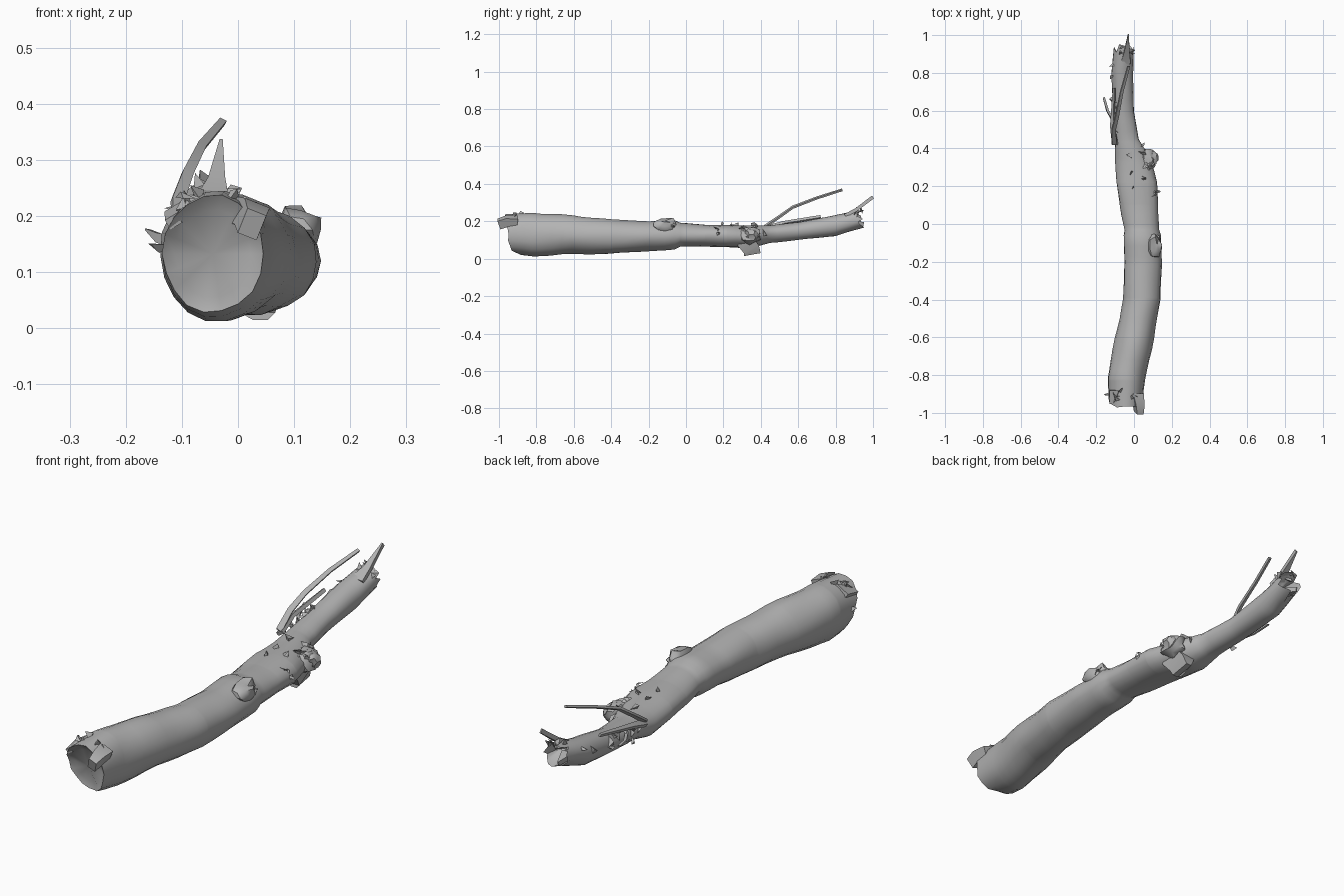
import bpy
import bmesh
import math
import random
from mathutils import Vector, noise

random.seed(4)
cube = bpy.data.objects.get("Cube")
if cube:
    bpy.data.objects.remove(cube, do_unlink=True)

bark = bpy.data.materials.new("grey_bark")
bark.use_nodes = True
GREY = (0.45, 0.45, 0.45, 1)
bark.diffuse_color = GREY
bark.node_tree.nodes["Principled BSDF"].inputs["Base Color"].default_value = GREY


def finish(bm, name, angle=50):
    bmesh.ops.recalc_face_normals(bm, faces=bm.faces)
    mesh = bpy.data.meshes.new(name)
    bm.to_mesh(mesh)
    bm.free()
    ob = bpy.data.objects.new(name, mesh)
    bpy.context.collection.objects.link(ob)
    mesh.materials.append(bark)
    bpy.ops.object.select_all(action="DESELECT")
    ob.select_set(True)
    bpy.context.view_layer.objects.active = ob
    bpy.ops.object.shade_smooth_by_angle(angle=math.radians(angle))
    return ob


# Outline stations along the branch: y, x min, x max, z min, z max
STATIONS = [
    (-0.94, -0.135, 0.045, 0.03, 0.235),
    (-0.82, -0.14, 0.06, 0.01, 0.248),
    (-0.6, -0.10, 0.105, 0.025, 0.23),
    (-0.4, -0.06, 0.14, 0.025, 0.21),
    (-0.2, -0.05, 0.145, 0.04, 0.2),
    (-0.06, -0.055, 0.145, 0.05, 0.205),
    (-0.03, -0.05, 0.135, 0.065, 0.192),
    (0.1, -0.075, 0.13, 0.065, 0.183),
    (0.22, -0.095, 0.125, 0.06, 0.182),
    (0.35, -0.1, 0.085, 0.055, 0.178),
    (0.45, -0.1, 0.025, 0.085, 0.18),
    (0.6, -0.11, 0.0, 0.1, 0.195),
    (0.8, -0.12, -0.005, 0.12, 0.235),
    (0.93, -0.105, 0.0, 0.165, 0.26),
]
SIDES = 18


def section(y):
    for a, b in zip(STATIONS, STATIONS[1:]):
        if y <= b[0]:
            t = max(0, (y - a[0]) / (b[0] - a[0]))
            return [p + (q - p) * t for p, q in zip(a[1:], b[1:])]
    return STATIONS[-1][1:]


def trunk_point(y, ang):
    x0, x1, z0, z1 = section(y)
    c, s = math.cos(ang), math.sin(ang)
    k = 1 + 0.07 * noise.noise(Vector((c * 1.2, y * 7, s * 1.2)))
    return Vector(((x0 + x1) / 2 + k * c * (x1 - x0) / 2, y,
                   (z0 + z1) / 2 + k * s * (z1 - z0) / 2))


# Trunk with slanted, ragged broken ends
bm = bmesh.new()
rings = []
ys = sorted({round(-0.94 + 0.055 * i, 3) for i in range(35)} | {s[0] for s in STATIONS})
for y in ys:
    ring = []
    for i in range(SIDES):
        p = trunk_point(y, math.tau * i / SIDES)
        if y == ys[0]:
            p.y -= 0.3 * (p.z - 0.13) + 0.15 * (p.x + 0.05) + random.uniform(-0.012, 0.012)
        elif y == ys[-1]:
            p.y += random.uniform(-0.025, 0.025)
        ring.append(bm.verts.new(p))
    rings.append(ring)


def bridge(a, b):
    for i in range(SIDES):
        j = (i + 1) % SIDES
        bm.faces.new((a[i], a[j], b[j], b[i]))


for a, b in zip(rings, rings[1:]):
    bridge(a, b)
for rim, depth in ((rings[0], 0.015), (rings[-1], -0.05)):
    mid = sum((v.co for v in rim), Vector()) / SIDES
    inner = [bm.verts.new(mid.lerp(v.co, 0.75) + Vector((0, depth, 0))) for v in rim]
    bridge(rim, inner)
    hub = bm.verts.new(mid + Vector((0, depth * 1.3, 0)))
    for i in range(SIDES):
        bm.faces.new((inner[i], inner[(i + 1) % SIDES], hub))
finish(bm, "trunk")


# Ribbon splinter swept along a path, tapering to its tip
def splinter(name, path, width, thick=0.006, across=(1, 0, 0), tip=0.1):
    bm = bmesh.new()
    side = Vector(across).normalized()
    pts = [Vector(p) for p in path]
    prev = None
    for i, p in enumerate(pts):
        along = (pts[min(i + 1, len(pts) - 1)] - pts[max(i - 1, 0)]).normalized()
        up = along.cross(side).normalized()
        w = width / 2 * (1 + (tip - 1) * i / (len(pts) - 1))
        ring = [bm.verts.new(p + side * w * a + up * thick / 2 * b)
                for a, b in ((-1, -1), (1, -1), (1, 1), (-1, 1))]
        if prev:
            for k in range(4):
                bm.faces.new((prev[k], prev[(k + 1) % 4], ring[(k + 1) % 4], ring[k]))
        else:
            bm.faces.new(ring)
        prev = ring
    bm.faces.new(prev)
    return finish(bm, name, 30)


splinter("long_splinter", [(-0.105, 0.42, 0.17), (-0.108, 0.5, 0.225), (-0.09, 0.57, 0.275),
                           (-0.065, 0.7, 0.325), (-0.028, 0.835, 0.368)],
         0.026, 0.01, (1, 0, -0.5), 0.5)
splinter("end_spike", [(-0.045, 0.85, 0.23), (-0.038, 0.91, 0.262), (-0.03, 1.0, 0.33)],
         0.055, 0.018)
splinter("end_shard", [(-0.07, 0.88, 0.2), (-0.075, 0.95, 0.185)], 0.05, 0.02)
splinter("side_sliver", [(-0.1, 0.42, 0.16), (-0.115, 0.52, 0.19), (-0.105, 0.72, 0.225)],
         0.03, 0.015, (1, 0, 0.6), 0.3)
splinter("side_hook", [(-0.1, 0.53, 0.15), (-0.14, 0.6, 0.16), (-0.16, 0.67, 0.175)],
         0.03, 0.012, (0.2, 0, 1))
splinter("front_lip", [(0.015, -0.9, 0.2), (0.025, -0.96, 0.2), (0.025, -1.0, 0.185)],
         0.06, 0.05, (1, 0, -0.4), 0.6)
splinter("front_lip_side", [(-0.1, -0.88, 0.215), (-0.115, -0.95, 0.19)], 0.06, 0.02,
         (1, 0, 0.6), 0.4)


# Knots and broken stubs: lumpy low spheres
def knot(name, center, size, rough=0.25):
    bm = bmesh.new()
    bmesh.ops.create_icosphere(bm, subdivisions=2, radius=1)
    for v in bm.verts:
        v.co *= 1 + random.uniform(-rough, rough)
        v.co = Vector(center) + v.co * Vector(size)
    finish(bm, name, 40)


knot("middle_knot", (0.105, -0.11, 0.175), (0.042, 0.07, 0.042))
knot("stub_base", (0.075, 0.34, 0.125), (0.045, 0.06, 0.048), 0.15)
knot("stub_end", (0.105, 0.35, 0.13), (0.022, 0.035, 0.032))
splinter("underside_spur", [(0.03, 0.31, 0.1), (0.035, 0.35, 0.05), (0.04, 0.355, 0.022)],
         0.1, 0.09, (1, 0, 0), 0.25)


# Loose bark chips gathered in clusters
def chips(name, center, spread, count, size):
    bm = bmesh.new()
    for _ in range(count):
        p = Vector(center) + Vector([random.gauss(0, s / 2) for s in spread])
        x0, x1, z0, z1 = section(p.y)
        mid = Vector(((x0 + x1) / 2, p.y, (z0 + z1) / 2))
        ang = math.atan2((p.z - mid.z) / (z1 - z0), (p.x - mid.x) / (x1 - x0))
        base = trunk_point(p.y, ang)
        out = (base - mid).normalized()
        corners = [bm.verts.new(base + Vector([random.uniform(-size, size) for _ in range(3)])
                                - out * size * 0.3) for _ in range(3)]
        top = bm.verts.new(base + out * size * random.uniform(0.4, 1.1))
        bm.faces.new(corners)
        for i in range(3):
            bm.faces.new((corners[i], corners[(i + 1) % 3], top))
    finish(bm, name, 20)


chips("stub_chips", (0.09, 0.34, 0.16), (0.04, 0.07, 0.04), 14, 0.026)
chips("right_chips", (-0.11, 0.6, 0.17), (0.02, 0.16, 0.05), 14, 0.022)
chips("top_chips", (0.03, 0.24, 0.19), (0.1, 0.1, 0.01), 6, 0.022)
chips("knot_chips", (0.12, -0.1, 0.18), (0.02, 0.07, 0.03), 8, 0.022)
chips("left_chips", (0.12, 0.17, 0.14), (0.01, 0.08, 0.04), 5, 0.02)
chips("end_chips", (-0.03, 0.92, 0.25), (0.05, 0.02, 0.02), 5, 0.022)
chips("front_chips", (-0.04, -0.91, 0.2), (0.12, 0.02, 0.12), 8, 0.025)
